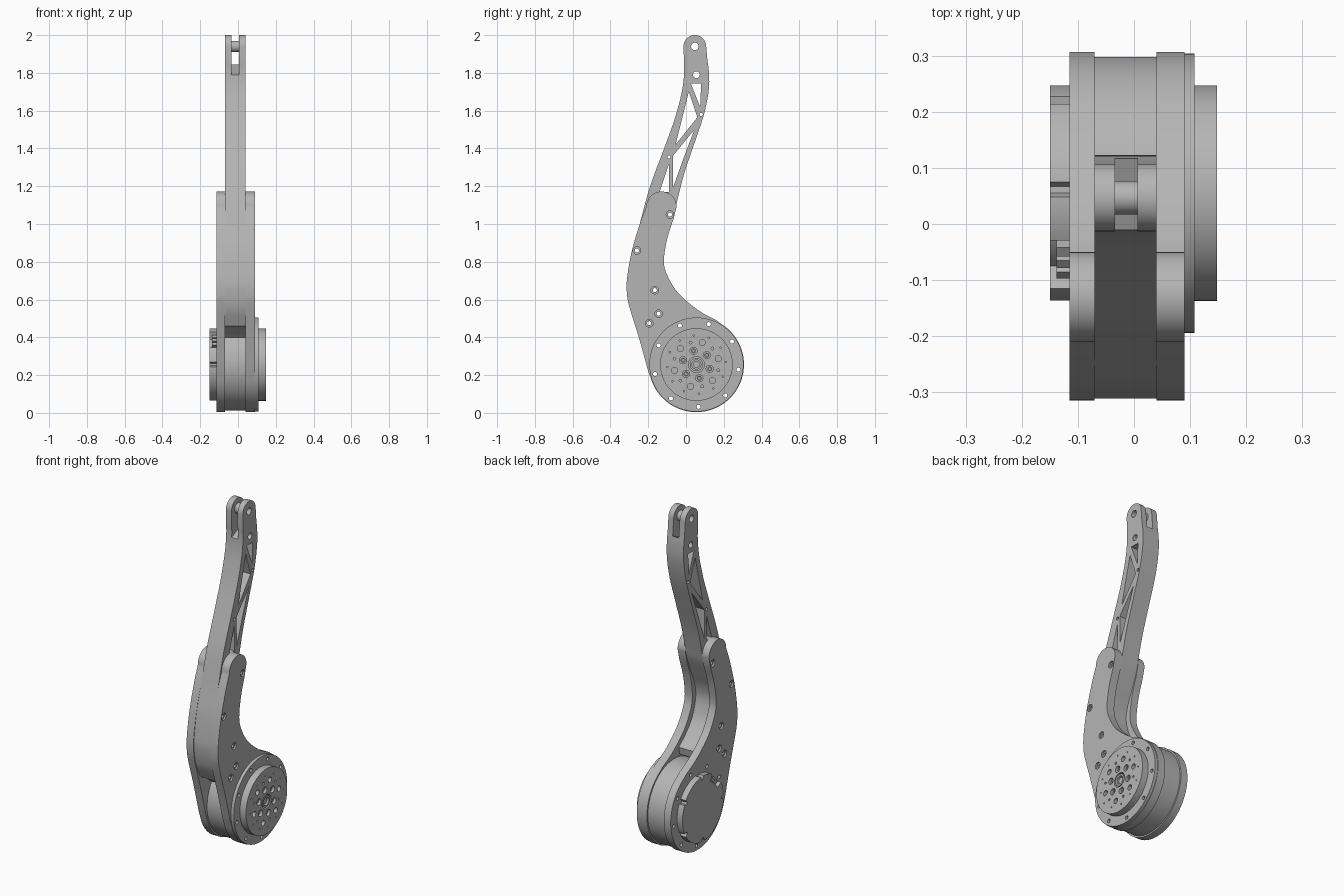
import bpy, bmesh
from math import sin, cos, radians
from mathutils import Vector

cube = bpy.data.objects.get("Cube")
if cube:
    bpy.data.objects.remove(cube)

metal = bpy.data.materials.new("plain_grey")
metal.use_nodes = True
GREY = (0.46, 0.46, 0.46, 1)
metal.diffuse_color = GREY
shader = next(n for n in metal.node_tree.nodes if n.type == 'BSDF_PRINCIPLED')
shader.inputs["Base Color"].default_value = GREY
shader.inputs["Roughness"].default_value = 0.6

HUB = (0.055, 0.256)   # motor axis in the y-z plane


def polar(c, r, deg):
    return (c[0] + r * cos(radians(deg)), c[1] + r * sin(radians(deg)))


def arc(c, r, a, b, n=24):
    return [polar(c, r, a + (b - a) * i / n) for i in range(n + 1)]


def circle(c, r, n=64):
    return arc(c, r, 0, 360, n)[:-1]


def bolt_circle(count, radius, start, size):
    return [circle(polar(HUB, radius, start + 360 * k / count), size, 16)
            for k in range(count)]


def smooth(points, steps=6):
    """Open spline through the points."""
    p = [Vector(q) for q in points]
    p = [2 * p[0] - p[1]] + p + [2 * p[-1] - p[-2]]
    out = []
    for a, b, c, d in zip(p, p[1:], p[2:], p[3:]):
        for i in range(steps):
            t = i / steps
            v = 0.5 * (2 * b + (c - a) * t + (2 * a - 5 * b + 4 * c - d) * t * t
                       + (3 * b - a - 3 * c + d) * t ** 3)
            out.append(tuple(v))
    return out + [tuple(p[-2])]


def prism(name, x0, x1, outline, holes=()):
    """Solid between x0 and x1 from a y-z outline with holes."""
    curve = bpy.data.curves.new(name, 'CURVE')
    curve.dimensions = '2D'
    curve.fill_mode = 'BOTH'
    curve.extrude = (x1 - x0) / 2
    for loop in [outline, *holes]:
        s = curve.splines.new('POLY')
        s.points.add(len(loop) - 1)
        for pt, (y, z) in zip(s.points, loop):
            pt.co = (y, z, 0, 1)
        s.use_cyclic_u = True
    temp = bpy.data.objects.new(name + "_profile", curve)
    bpy.context.collection.objects.link(temp)
    bpy.context.view_layer.update()
    mesh = bpy.data.meshes.new_from_object(
        temp.evaluated_get(bpy.context.evaluated_depsgraph_get()))
    bpy.data.objects.remove(temp)
    bm = bmesh.new()
    bm.from_mesh(mesh)
    for v in bm.verts:
        v.co = (v.co.z + (x0 + x1) / 2, v.co.x, v.co.y)
    bmesh.ops.remove_doubles(bm, verts=bm.verts, dist=1e-5)
    bmesh.ops.recalc_face_normals(bm, faces=bm.faces)
    bm.to_mesh(mesh)
    bm.free()
    mesh.materials.clear()
    mesh.materials.append(metal)
    obj = bpy.data.objects.new(name, mesh)
    bpy.context.collection.objects.link(obj)
    return obj


def shade(obj):
    bpy.ops.object.select_all(action='DESELECT')
    obj.select_set(True)
    bpy.context.view_layer.objects.active = obj
    bpy.ops.object.shade_smooth_by_angle(angle=radians(30))


parts = []
BOLTS = [(-.085, 1.05), (-.26, .86), (-.165, .65), (-.145, .525), (-.195, .475)]
rim_holes = bolt_circle(9, .224, -7, .011)

# Side plates wrapping the motor and the lower arm
plate = (arc((-.13, 1.092), .08, 0, 180)
         + smooth([(-.213, 1.085), (-.245, 1.0), (-.286, .86), (-.31, .73),
                   (-.314, .65), (-.302, .57), (-.25, .40), (-.2, .22)])
         + arc(HUB, .252, 196, 420, 72)
         + smooth([(.165, .488), (.07, .54), (-.037, .63), (-.095, .72),
                   (-.117, .80), (-.1, .92), (-.065, 1.03)]))
for side, x0, x1 in (("right", -.115, -.07), ("left", .04, .09)):
    parts.append(prism(side + "_plate", x0, x1, plate,
                       [circle(b, .02, 20) for b in BOLTS] + rim_holes))
    # Recessed sleeves in the bolt holes
    inset0, inset1 = (.01, 0) if x0 < 0 else (0, .01)
    for b in BOLTS:
        parts.append(prism(side + "_bolt_sleeve", x0 + inset0, x1 - inset1,
                           circle(b, .02, 20), [circle(b, .011, 16)]))

# Curved arm with lattice openings
TIP = (.047, 1.94)
arm_outline = (arc(TIP, .06, 0, 180)
               + smooth([(-.011, 1.86), (-.01, 1.8), (-.022, 1.7), (-.06, 1.556),
                         (-.117, 1.397), (-.19, 1.2), (-.245, 1.0), (-.284, .86),
                         (-.306, .73), (-.31, .65), (-.292, .55), (-.25, .46)])
               + [(-.2, .44)] + arc(HUB, .256, 146, 102)
               + smooth([(.01, .55), (-.055, .605), (-.115, .68), (-.147, .78),
                         (-.14, .86), (-.105, .95), (-.065, 1.05), (-.045, 1.13),
                         (-.01, 1.265), (.042, 1.42), (.095, 1.58), (.12, 1.705),
                         (.122, 1.795), (.113, 1.87)]))
lattice = [[(.025, 1.745), (.08, 1.745), (.075, 1.62)],
           [(.015, 1.70), (.06, 1.565), (-.055, 1.42)],
           [(-.07, 1.36), (.045, 1.50), (-.005, 1.37), (-.07, 1.19)],
           [(-.09, 1.32), (-.09, 1.17), (-.14, 1.17)]]
pin_holes = [circle(TIP, .02, 24), circle((.055, 1.79), .018, 24),
             circle((.08, 1.58), .009, 16), circle((-.09, 1.355), .009, 16)]
arm = prism("arm", -.07, .04, arm_outline,
            lattice + pin_holes + [circle(b, .011, 16) for b in BOLTS])

# Fork slot at the arm tip
cutter = prism("slot_cutter", -.034, .006,
               [(-.1, 1.75), (.2, 1.88), (.2, 2.1), (-.1, 2.1)])
cutter.hide_render = True
cut = arm.modifiers.new("slot", 'BOOLEAN')
cut.operation = 'DIFFERENCE'
cut.solver = 'EXACT'
cut.object = cutter
bpy.context.view_layer.objects.active = arm
bpy.ops.object.modifier_apply(modifier="slot")
bpy.data.objects.remove(cutter)
parts.append(arm)
parts.append(prism("fork_spacer", -.034, .006, circle(TIP, .03, 32),
                   [circle(TIP, .02, 24)]))

# Motor drum and output flange
parts.append(prism("motor_drum", -.07, .04, circle(HUB, .243, 96), rim_holes))
parts.append(prism("output_flange", .09, .108, circle(HUB, .249, 96), rim_holes))

# Output cap with bolt pattern and hub
parts.append(prism("output_cap", .108, .148, circle(HUB, .192, 96),
                   [circle(HUB, .042, 32)] + bolt_circle(6, .074, 42, .019)
                   + bolt_circle(6, .12, 15, .016) + bolt_circle(6, .12, 45, .007)
                   + bolt_circle(12, .155, 5, .004)))
parts.append(prism("hub_ring", .108, .146, circle(HUB, .035, 32),
                   [circle(HUB, .024, 24)]))
parts.append(prism("hub_bolt", .108, .138, circle(HUB, .018, 24)))
for hole in range(6):
    c = polar(HUB, .074, 42 + 60 * hole)
    parts.append(prism("output_bolt", .108, .136, circle(c, .013, 16),
                       [circle(c, .007, 6)]))


# Rear cap with a connector bay and small rim slits
def cap_radius(a):
    if 118 <= a <= 150:
        return .15
    return .172 if any(abs(a - s) <= 2 for s in (30, 88, 180, 270, 330)) else .192


parts.append(prism("rear_cap", -.15, -.115,
                   [polar(HUB, cap_radius(a), a) for a in range(0, 360, 2)]))
for a in (125, 134, 143):
    block = [polar(HUB, r, a + d) for r, d in
             ((.15, -3), (.183, -3), (.183, 3), (.15, 3))]
    parts.append(prism("connector", -.138, -.115, block))

for part in parts:
    shade(part)
